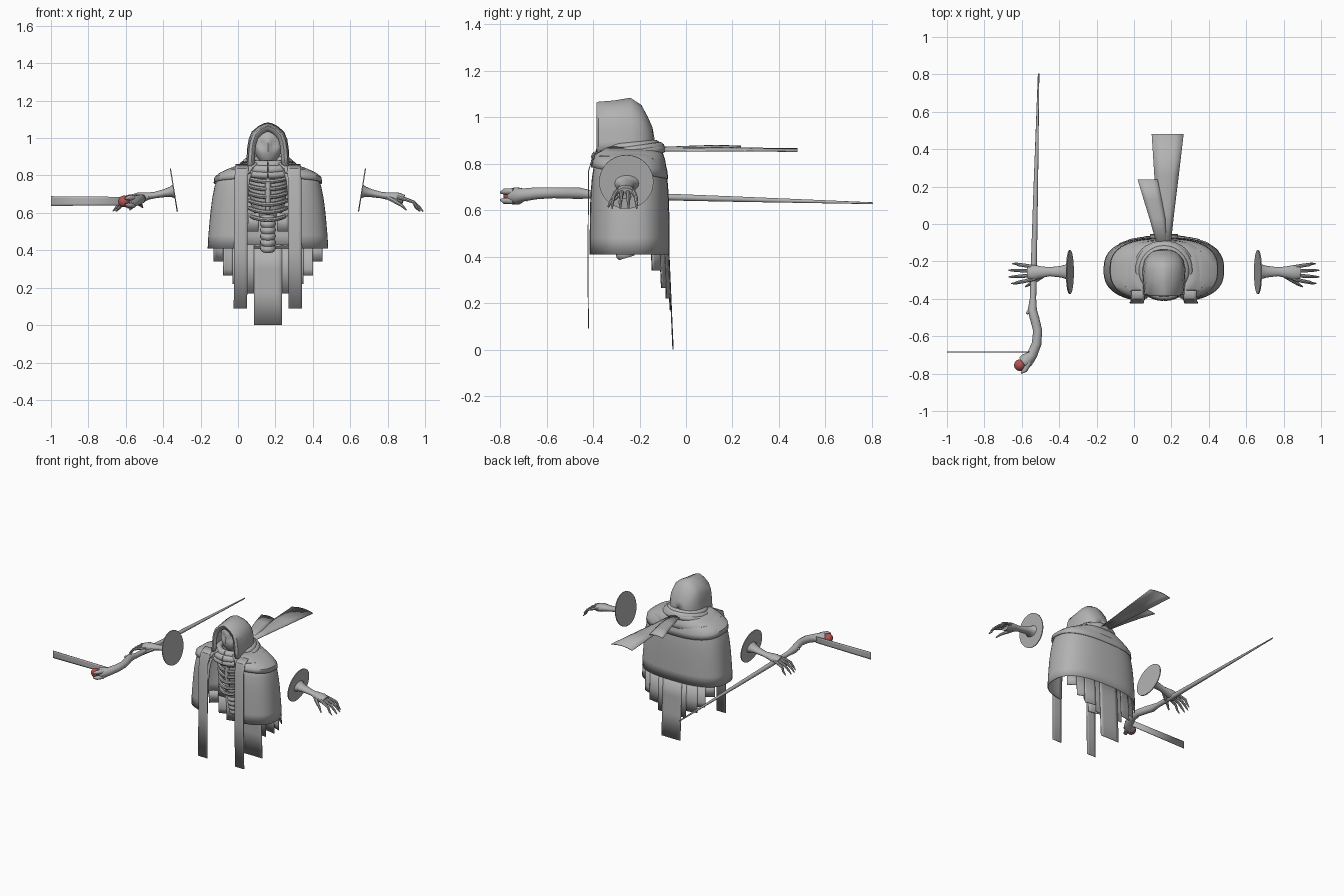
import bpy, bmesh, math
from math import sin, cos, pi, copysign, exp
from mathutils import Vector, Matrix

cube = bpy.data.objects.get("Cube")
if cube:
    bpy.data.objects.remove(cube, do_unlink=True)

CX, CY = 0.16, -0.245      # middle of the robed figure


def material(name, rgb):
    m = bpy.data.materials.new(name)
    m.use_nodes = True
    m.diffuse_color = (*rgb, 1)
    m.node_tree.nodes["Principled BSDF"].inputs["Base Color"].default_value = (*rgb, 1)
    return m


GREY = material("plain grey", (0.45, 0.45, 0.45))
RED = material("gem red", (0.45, 0.09, 0.08))


def finish(name, bm, mat=GREY, thick=0, angle=40):
    bmesh.ops.recalc_face_normals(bm, faces=bm.faces)
    me = bpy.data.meshes.new(name)
    bm.to_mesh(me)
    bm.free()
    ob = bpy.data.objects.new(name, me)
    bpy.context.collection.objects.link(ob)
    me.materials.append(mat)
    bpy.ops.object.select_all(action='DESELECT')
    ob.select_set(True)
    bpy.context.view_layer.objects.active = ob
    bpy.ops.object.shade_smooth_by_angle(angle=math.radians(angle))
    if thick:
        mod = ob.modifiers.new("thickness", 'SOLIDIFY')
        mod.thickness = thick
        mod.offset = 0
    return ob


def loft(name, rings, closed=False, thick=0, mat=GREY, angle=40):
    bm = bmesh.new()
    rows = [[bm.verts.new(p) for p in r] for r in rings]
    n = len(rows[0])
    for a, b in zip(rows, rows[1:]):
        for i in range(n if closed else n - 1):
            k = (i + 1) % n
            bm.faces.new((a[i], a[k], b[k], b[i]))
    if closed:
        bm.faces.new(rows[0])
        bm.faces.new(rows[-1])
    return finish(name, bm, mat, thick, angle)


def tube(name, pts, flat=1, sides=10):
    """Tapered tube through (x, y, z, radius) points."""
    c = [Vector(p[:3]) for p in pts]
    rings = []
    for i, p in enumerate(pts):
        t = (c[min(i + 1, len(c) - 1)] - c[max(i - 1, 0)]).normalized()
        side = t.cross(Vector((1, 0, 0) if abs(t.z) > 0.9 else (0, 0, 1))).normalized()
        up = side.cross(t)
        angs = [2 * pi * k / sides for k in range(sides)]
        rings.append([c[i] + p[3] * (cos(a) * side + flat * sin(a) * up) for a in angs])
    return loft(name, rings, True)


def ribbon(name, pts, axis=(1, 0, 0), crown=0):
    """Flat cloth strip through (x, y, z, half width) points."""
    ax = Vector(axis)
    rings = [[Vector(p[:3]) + ax * p[3] * s - Vector((0, 0, crown * s * s))
              for s in (-1, -0.5, 0, 0.5, 1)] for p in pts]
    return loft(name, rings, thick=0.004)


def ball(name, centre, radii, mat=GREY, shape=None):
    bm = bmesh.new()
    bmesh.ops.create_uvsphere(bm, u_segments=28, v_segments=18, radius=1)
    for v in bm.verts:
        if shape:
            shape(v.co)
        v.co = Vector(centre) + v.co * Vector(radii)
    return finish(name, bm, mat)


def mirrored(ob, name):
    bm = bmesh.new()
    bm.from_mesh(ob.data)
    for v in bm.verts:
        v.co.x = 2 * CX - v.co.x
    return finish(name, bm)


def oval(a, b, t, n=2.6):
    s, c = sin(t), cos(t)
    return (CX + a * copysign(abs(s) ** (2 / n), s), CY - b * copysign(abs(c) ** (2 / n), c))


def open_shell(name, profile, gap, drop=0):
    """Cloth wrapped around the body, open in front; drop lowers the rim behind."""
    steps, rings = 56, []
    for k, (z, a, b) in enumerate(profile):
        ring = []
        for i in range(steps + 1):
            t = gap + (2 * pi - 2 * gap) * i / steps
            fall = drop * (1 - cos(t)) / 2 * (1 - k / (len(profile) - 1))
            ring.append((*oval(a, b, t), z - fall))
        rings.append(ring)
    return loft(name, rings, thick=0.005)


# Cloak and the layered mantle over the shoulders
open_shell("cloak", [(.41, .32, .172), (.48, .316, .172), (.55, .31, .171), (.62, .303, .17),
                     (.68, .295, .167), (.74, .283, .162), (.78, .27, .155), (.81, .24, .145),
                     (.835, .19, .135), (.865, .11, .115)], .267)
open_shell("outer_mantle", [(.785, .288, .166), (.808, .284, .162), (.825, .255, .154),
                            (.84, .21, .145), (.862, .13, .125)], .28, .05)
open_shell("inner_mantle", [(.812, .232, .158), (.836, .226, .153), (.85, .18, .145),
                            (.875, .12, .12)], .3, .03)

# Stepped tatters hanging behind
for i, (x0, x1, low) in enumerate([(-.075, .075, 0), (.075, .11, .17), (.11, .19, .22),
                                   (.19, .24, .265), (.24, .29, .34)]):
    rings = []
    for z in (.43, .3, .17, 0):
        z = max(z, low)
        row = []
        for k in range(7):
            x = x0 + (x1 - x0) * k / 6
            y = CY + .172 * (1 - (abs(x) / .32) ** 2.6) ** (1 / 2.6) + .018 * (.41 - z) / .41
            row.append((CX + x, y, z))
        if not rings or rings[-1] != row:
            rings.append(row)
    tatter = loft("back_tatter", rings, thick=.004)
    if i:
        mirrored(tatter, "back_tatter_mirror").modifiers.new("thickness", 'SOLIDIFY').thickness = .004

# Long stole strips in front
for s in (-1, 1):
    ribbon("front_stole", [(CX + s * .138, -.355, .86, .035), (CX + s * .14, -.40, .835, .036),
                           (CX + s * .143, -.419, .77, .036), (CX + s * .145, -.422, .4, .036),
                           (CX + s * .147, -.42, .09, .036)])
    ribbon("waist_cloth", [(CX + s * .075, -.30, .60, .03), (CX + s * .08, -.30, .5, .03)])

# Ribcage, breastbone and segmented spine
ANGS = [2 * pi * k / 24 for k in range(24)]
loft("chest", [[(CX + a * sin(t), -.26 - b * cos(t), z) for t in ANGS] for z, a, b in
               [(.56, .05, .04), (.62, .085, .065), (.70, .10, .08), (.78, .105, .08), (.85, .06, .06)]], True)
for i in range(6):
    z, w = .79 - .041 * i, .115 - .004 * i
    tube("rib", [(CX + w * sin(t), -.265 - .092 * cos(t), z - .022 * cos(t) ** 2, .012)
                 for t in [(-1.7 + 3.4 * k / 16) for k in range(17)]], sides=8)
tube("breastbone", [(CX, -.345, .81, .018), (CX, -.356, .7, .016), (CX, -.345, .6, .012)])
spine = []
for k in range(19):
    f = k / 18
    bulge = (.034, .042, .042)[k % 3]
    spine.append((CX, -.285 + .03 * f * f, .59 - .195 * f, bulge))
tube("spine", spine, sides=16)

# Hood with a pointed crown and an open front
ARCH = [(1.08, 0), (1.03, .2), (1, .42), (.93, .62), (.78, .79), (.45, .92), (.18, .98), (0, 1)]
ARCH = [(-x, z) for x, z in ARCH] + [(x, z) for x, z in ARCH[-2::-1]]
SECTIONS = [(-.372, .07, 1.035), (-.382, .085, 1.06), (-.375, .098, 1.063), (-.31, .104, 1.068),
            (-.24, .107, 1.08), (-.195, .098, 1.05), (-.168, .08, 1.0), (-.148, .055, .955),
            (-.14, .02, .91)]
loft("hood", [[(CX + w * x, y, .85 + (top - .85) * z) for x, z in ARCH]
              for y, w, top in SECTIONS], thick=.008, angle=50)


def gaunt(co):
    # sunken eyes, narrow jaw, raised nose
    if co.y < 0:
        for sx in (-.4, .4):
            co.y += .28 * exp(-((co.x - sx) ** 2 + (co.z - .15) ** 2) / .05)
        co.y -= .1 * exp(-(co.x ** 2 / .02 + (co.z + .05) ** 2 / .08))
    co.x *= 1 - .25 * max(0, -co.z)


ball("face", (CX, -.295, .95), (.078, .07, .1), shape=gaunt)

# Wound scarf around the neck
for a, b, z, dip, r in [(.112, .115, .868, .012, .024), (.132, .135, .85, .02, .024),
                        (.15, .142, .832, .03, .02)]:
    tube("scarf_fold", [(CX + a * sin(t), -.25 - b * cos(t), z - dip * cos(t), r)
                        for t in [2 * pi * k / 32 for k in range(33)]])

# Scarf tails blown out behind
ribbon("long_scarf_tail", [(.165, -.12, .868, .03), (.168, .05, .868, .045), (.174, .26, .867, .065),
                           (.18, .48, .866, .085)], crown=.013)
ribbon("short_scarf_tail", [(.155, -.12, .87, .03), (.125, .03, .876, .042), (.1, .13, .879, .048),
                            (.073, .237, .876, .053)], crown=.008)

# Arms: cuff disc, forearm, fingers and thumb, mirrored to the other side
arm = []
bm = bmesh.new()
bmesh.ops.create_cone(bm, cap_ends=True, segments=40, radius1=.117, radius2=.117, depth=.006,
                      matrix=Matrix.Translation((.663, -.257, .722)) @ Matrix.Rotation(pi / 2 + .16, 4, 'Y'))
arm.append(finish("cuff_disc", bm))
arm.append(tube("forearm", [(.66, -.255, .715, .056), (.68, -.255, .712, .04), (.71, -.255, .706, .031),
                            (.77, -.255, .694, .024), (.81, -.257, .689, .03), (.85, -.26, .682, .04),
                            (.885, -.262, .672, .036)], flat=.7, sides=16))
for k in range(4):
    y, reach = -.232 - .02 * k, (.97, .99, .99, .975)[k]
    fan = -.015 * (k - 1.3)
    arm.append(tube("finger", [(.85, y, .685, .011), (.90, y + fan * .5, .672, .01),
                               (.94, y + fan * .8, .657, .009), (reach - .02, y + fan, .63, .007),
                               (reach, y + fan, .608, .003)], sides=8))
arm.append(tube("thumb", [(.80, -.27, .685, .014), (.84, -.297, .662, .012), (.875, -.32, .64, .009),
                          (.90, -.335, .615, .004)], sides=8))
for ob in arm:
    mirrored(ob, "right_" + ob.name.split(".")[0])
    ob.name = "left_" + ob.name.split(".")[0]

# Gnarled staff with gem, prongs and pennant
tube("staff", [(-.51, .805, .63, .004), (-.525, .2, .648, .012), (-.535, -.2, .66, .016),
               (-.54, -.4, .667, .017), (-.544, -.46, .673, .025), (-.53, -.51, .674, .025),
               (-.515, -.57, .675, .024), (-.521, -.64, .673, .026), (-.545, -.70, .666, .028),
               (-.572, -.727, .661, .038), (-.592, -.742, .66, .036)], sides=14)
tube("staff_spur", [(-.54, -.46, .675, .018), (-.575, -.478, .68, .006)])
ball("gem", (-.61, -.755, .661), (.031, .031, .031), RED)
for dz in (-.02, .02):
    tube("gem_prong", [(-.56, -.74, .66 + dz, .015), (-.583, -.782, .66 + dz, .013),
                       (-.603, -.797, .66 + dz * .8, .005)])
ribbon("staff_pennant", [(-.56, -.685, .663, .022), (-.78, -.685, .663, .024),
                         (-1, -.685, .663, .026)], axis=(0, 0, 1))
